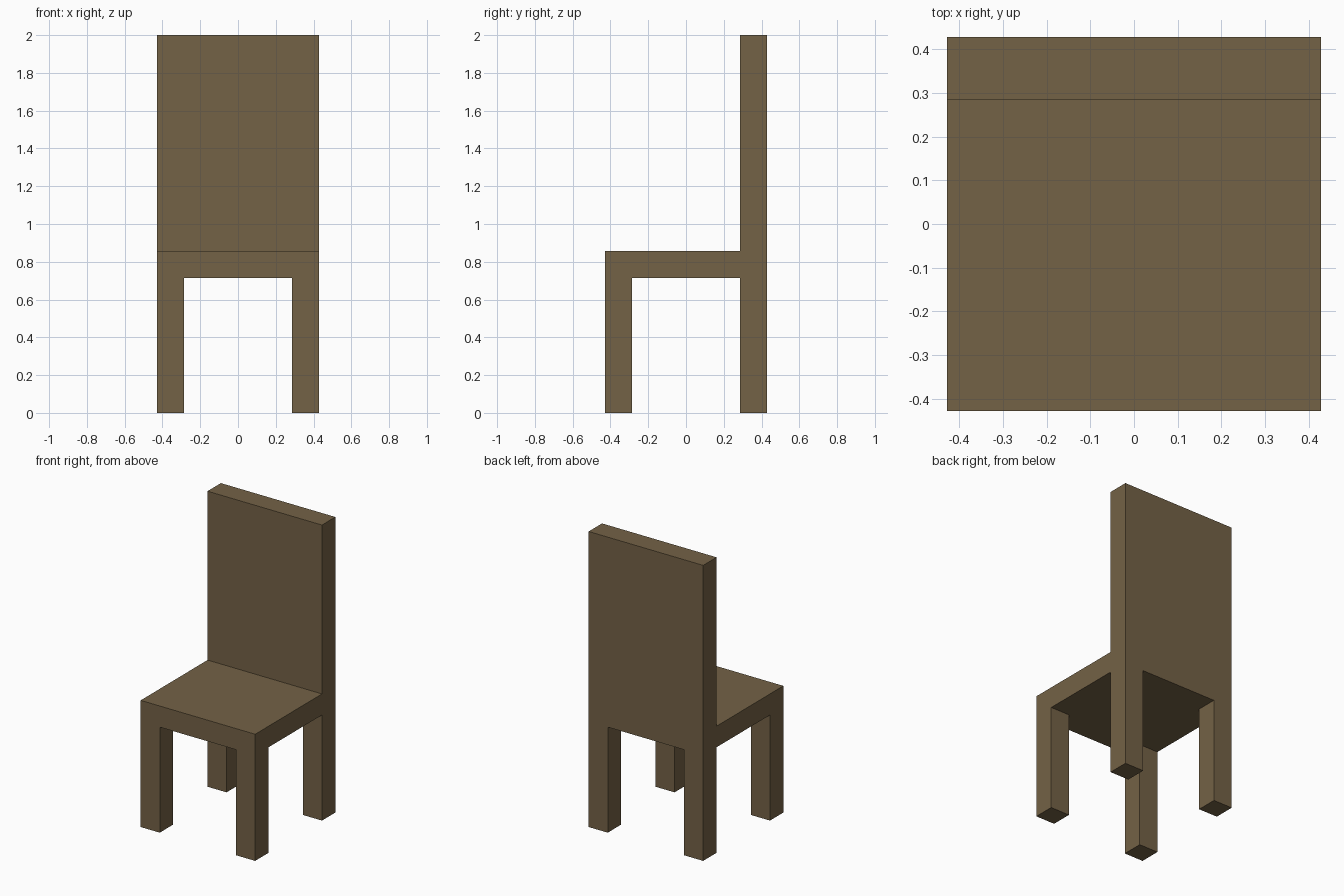
import bpy, bmesh

if "Cube" in bpy.data.objects:
    bpy.data.objects.remove(bpy.data.objects["Cube"])

U = 2 / 14          # module: leg thickness, 14 modules make the full height

wood = bpy.data.materials.new("brown_wood")
wood.diffuse_color = (0.174, 0.122, 0.061, 1)
wood.use_nodes = True
wood.node_tree.nodes["Principled BSDF"].inputs["Base Color"].default_value = wood.diffuse_color

bm = bmesh.new()

# Seat underside: 3 x 3 grid with leg-sized corner cells
cuts = [-3 * U, -2 * U, 2 * U, 3 * U]
grid = [[bm.verts.new((x, y, 5 * U)) for x in cuts] for y in cuts]
for j in range(3):
    for i in range(3):
        bm.faces.new((grid[j][i], grid[j + 1][i], grid[j + 1][i + 1], grid[j][i + 1]))


def extrude(faces, dz, keep=False):
    """Pull faces straight up or down; keep the originals only as a bottom cap."""
    res = bmesh.ops.extrude_face_region(bm, geom=faces, use_keep_orig=keep)["geom"]
    verts = [g for g in res if isinstance(g, bmesh.types.BMVert)]
    bmesh.ops.translate(bm, vec=(0, 0, dz), verts=verts)
    if not keep:
        old = [f for f in faces if f.is_valid and f not in res]
        bmesh.ops.delete(bm, geom=old, context="FACES_ONLY")


def faces_at(z, rule):
    return [f for f in bm.faces
            if all(abs(v.co.z - z) < 1e-4 for v in f.verts)
            and rule(f.calc_center_median())]


# Seat slab
extrude(bm.faces[:], U, keep=True)
# Four legs from the corner cells
extrude(faces_at(5 * U, lambda c: abs(c.x) > 2 * U and abs(c.y) > 2 * U), -5 * U)
# Backrest from the rear row
extrude(faces_at(6 * U, lambda c: c.y > 2 * U), 8 * U)

# Merge flat regions and fix the normals
bmesh.ops.dissolve_limit(bm, angle_limit=0.01, verts=bm.verts[:], edges=bm.edges[:])
bmesh.ops.recalc_face_normals(bm, faces=bm.faces[:])

mesh = bpy.data.meshes.new("chair")
bm.to_mesh(mesh)
bm.free()
mesh.materials.append(wood)
bpy.context.collection.objects.link(bpy.data.objects.new("chair", mesh))
